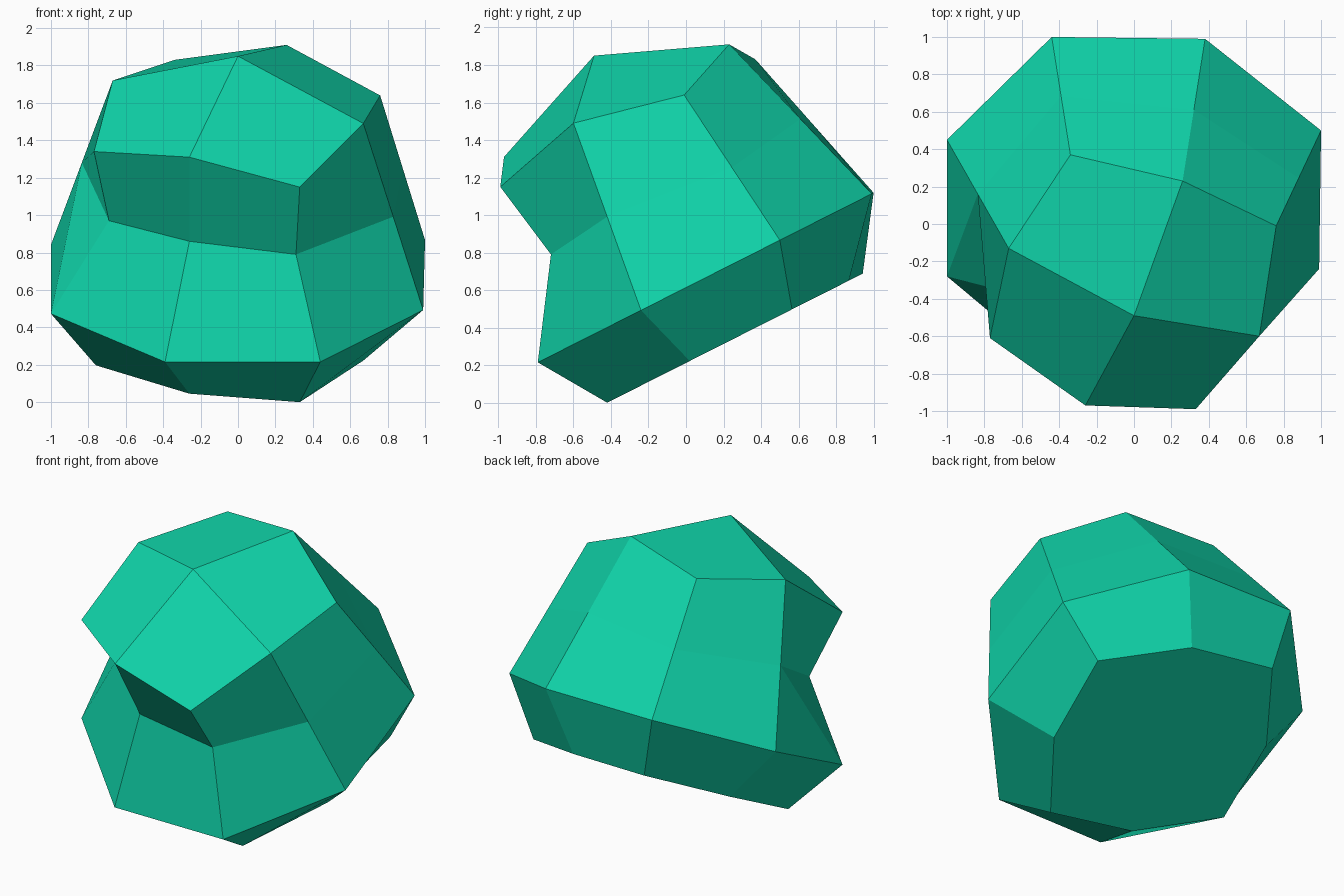
import bpy, bmesh
from mathutils import Vector

if "Cube" in bpy.data.objects:
    bpy.data.objects.remove(bpy.data.objects["Cube"])

# Four eight-sided rings, counter-clockwise from the front left
crown = [(-.77, -.61, 1.34), (-.26, -.97, 1.31), (.33, -.99, 1.15), (.67, -.60, 1.49),
         (.76, -.01, 1.64), (.26, .23, 1.91), (-.34, .37, 1.83), (-.67, -.13, 1.72)]
waist_plan = [(-1, -.28), (-.39, -.79), (.44, -.79), (.99, -.24),
              (1, .50), (.38, .99), (-.44, 1), (-1, .45)]
base_plan = [(-.76, -.03), (-.26, -.33), (.33, -.42), (.67, .02),
             (.77, .565), (.255, .868), (-.34, .942), (-.675, .485)]


def on_slope(plan, y0, z0):
    """Lift plan points onto the tilted plane shared by waist and base."""
    return [(x, y, z0 + .505 * (y - y0)) for x, y in plan]


waist = on_slope(waist_plan, -.79, .215)
base = on_slope(base_plan, -.42, 0)

# Middle ring lies halfway, except where the front notch is pushed in
middle = [(Vector(a) + Vector(b)) / 2 for a, b in zip(crown, waist)]
middle[:3] = [(-.69, -.36, .97), (-.26, -.70, .86), (.31, -.72, .79)]

# Loft the rings
bm = bmesh.new()
rings = [[bm.verts.new(p) for p in ring] for ring in (base, waist, middle, crown)]
for low, high in zip(rings, rings[1:]):
    for i in range(8):
        j = (i + 1) % 8
        bm.faces.new((low[i], low[j], high[j], high[i]))

# Flat underside and four-facet top around one peak vertex
bm.faces.new(rings[0][::-1])
peak = bm.verts.new((0, -.49, 1.85))
top = rings[3]
for a, b, c in ((7, 0, 1), (1, 2, 3), (3, 4, 5), (5, 6, 7)):
    bm.faces.new((top[a], top[b], top[c], peak))

# Crease on the left side beside the notch
bmesh.ops.connect_verts(bm, verts=[rings[2][7], rings[1][0]])
bmesh.ops.recalc_face_normals(bm, faces=bm.faces)

mesh = bpy.data.meshes.new("notched_boulder")
bm.to_mesh(mesh)
bm.free()
green = bpy.data.materials.new("emerald_green")
green.diffuse_color = (.005, .66, .40, 1)
green.use_nodes = True
green.node_tree.nodes["Principled BSDF"].inputs["Base Color"].default_value = green.diffuse_color
mesh.materials.append(green)
bpy.context.collection.objects.link(bpy.data.objects.new("notched_boulder", mesh))
